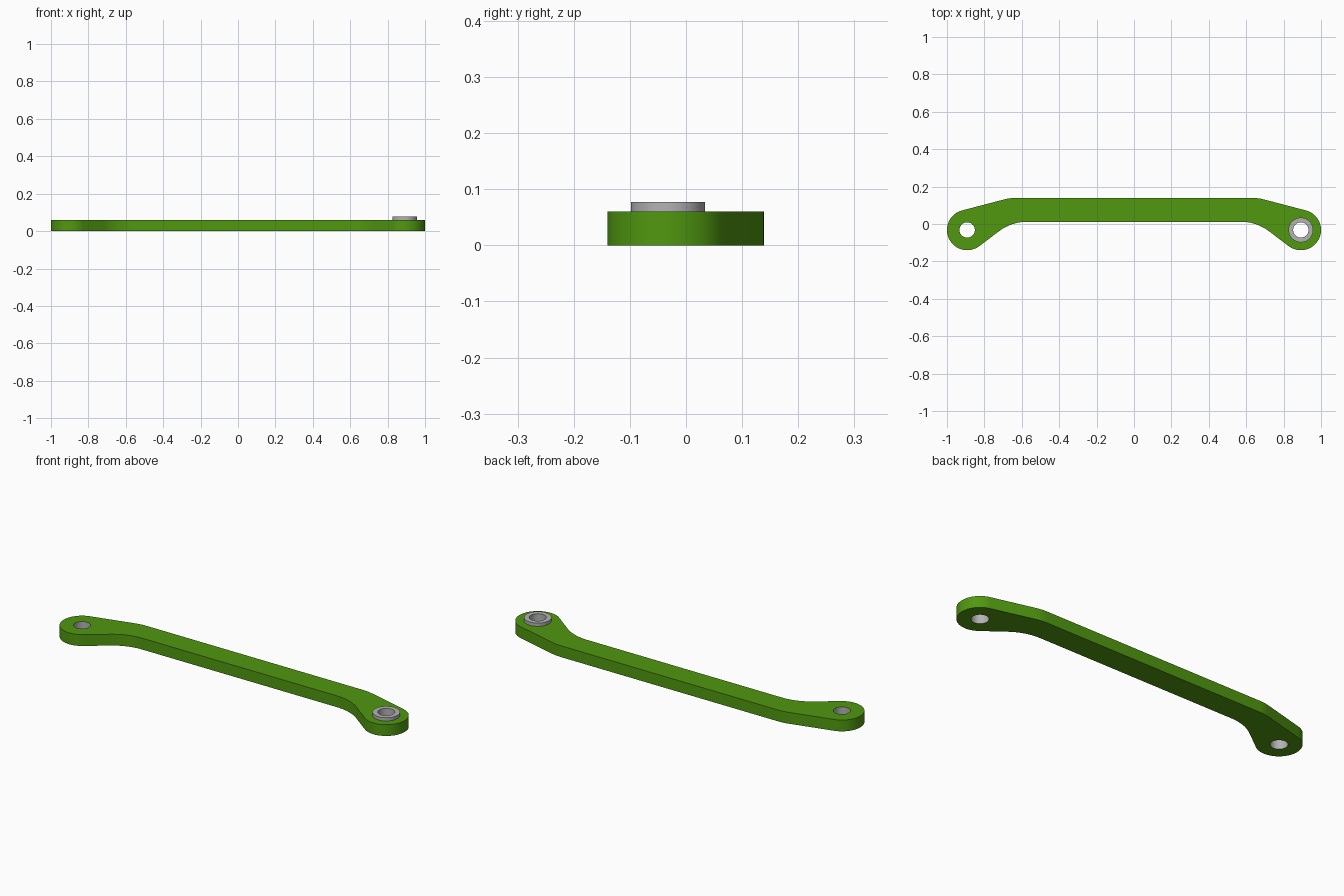
import bpy, bmesh, math
from mathutils import Vector

if "Cube" in bpy.data.objects:
    bpy.data.objects.remove(bpy.data.objects["Cube"])

THICK, TOP = 0.06, 0.077          # arm thickness, collar top
CX, CY, R = 0.892, -0.032, 0.108  # eye centre and outer radius
BORE, COLLAR = 0.041, 0.066


def material(name, rgb):
    m = bpy.data.materials.new(name)
    m.diffuse_color = (*rgb, 1)
    m.use_nodes = True
    m.node_tree.nodes["Principled BSDF"].inputs["Base Color"].default_value = m.diffuse_color
    return m


green = material("green paint", (0.08, 0.315, 0.005))
grey = material("grey metal", (0.45, 0.45, 0.45))


def arc(cx, cy, r, a0, a1, n):
    return [Vector((cx + r * math.cos(a0 + (a1 - a0) * i / n),
                    cy + r * math.sin(a0 + (a1 - a0) * i / n))) for i in range(n + 1)]


def circle(cx, cy, r, n=48):
    return arc(cx, cy, r, 0, math.tau, n)[:-1]


def fillet(corner, d0, d1, length, n=10):
    # quadratic blend from corner + d0*length to corner + d1*length
    a, b = corner + d0 * length, corner + d1 * length
    return [a * (1 - t) ** 2 + corner * 2 * t * (1 - t) + b * t * t
            for t in (i / n for i in range(n + 1))]


def solid(name, loops, z0, z1, mats):
    # fill flat loops (outline and holes) and extrude them upward
    bm = bmesh.new()
    edges = []
    for pts in loops:
        vs = [bm.verts.new((p.x, p.y, z0)) for p in pts]
        edges += [bm.edges.new((vs[i - 1], vs[i])) for i in range(len(vs))]
    bmesh.ops.triangle_fill(bm, use_beauty=True, use_dissolve=False,
                            edges=edges, normal=(0, 0, 1))
    ext = bmesh.ops.extrude_face_region(bm, geom=bm.faces[:], use_keep_orig=True)
    for v in ext["geom"]:
        if isinstance(v, bmesh.types.BMVert):
            v.co.z = z1
    bmesh.ops.recalc_face_normals(bm, faces=bm.faces[:])
    me = bpy.data.meshes.new(name)
    bm.to_mesh(me)
    bm.free()
    for m in mats:
        me.materials.append(m)
    ob = bpy.data.objects.new(name, me)
    bpy.context.collection.objects.link(ob)
    bpy.ops.object.select_all(action='DESELECT')
    ob.select_set(True)
    bpy.context.view_layer.objects.active = ob
    bpy.ops.object.shade_smooth_by_angle(angle=math.radians(30))
    return ob


# Arm outline: right half from top to bottom, then mirrored
up, low = math.radians(14.5), math.radians(37)
top_bend = fillet(Vector((0.665, 0.139)), Vector((-1, 0)),
                  Vector((math.cos(up), -math.sin(up))), 0.03, 5)
eye = arc(CX, CY, R, math.pi / 2 - up, -math.pi / 2 - low, 48)
t = (0.012 - eye[-1].y) / math.sin(low)
inner = Vector((eye[-1].x - t * math.cos(low), 0.012))
low_bend = fillet(inner, Vector((math.cos(low), -math.sin(low))),
                  Vector((-1, 0)), 0.085)
half = top_bend + eye + low_bend
outline = half + [Vector((-p.x, p.y)) for p in reversed(half)]

arm = solid("link_arm", [outline, circle(CX, CY, BORE), circle(-CX, CY, BORE)],
            0, THICK, [green, grey])

# Bare metal walls inside both eyes
for f in arm.data.polygons:
    if abs(f.normal.z) < 0.5 and math.hypot(abs(f.center.x) - CX, f.center.y - CY) < BORE * 1.1:
        f.material_index = 1

# Raised collar on the right eye
solid("collar", [circle(CX, CY, COLLAR), circle(CX, CY, BORE)], THICK, TOP, [grey])
